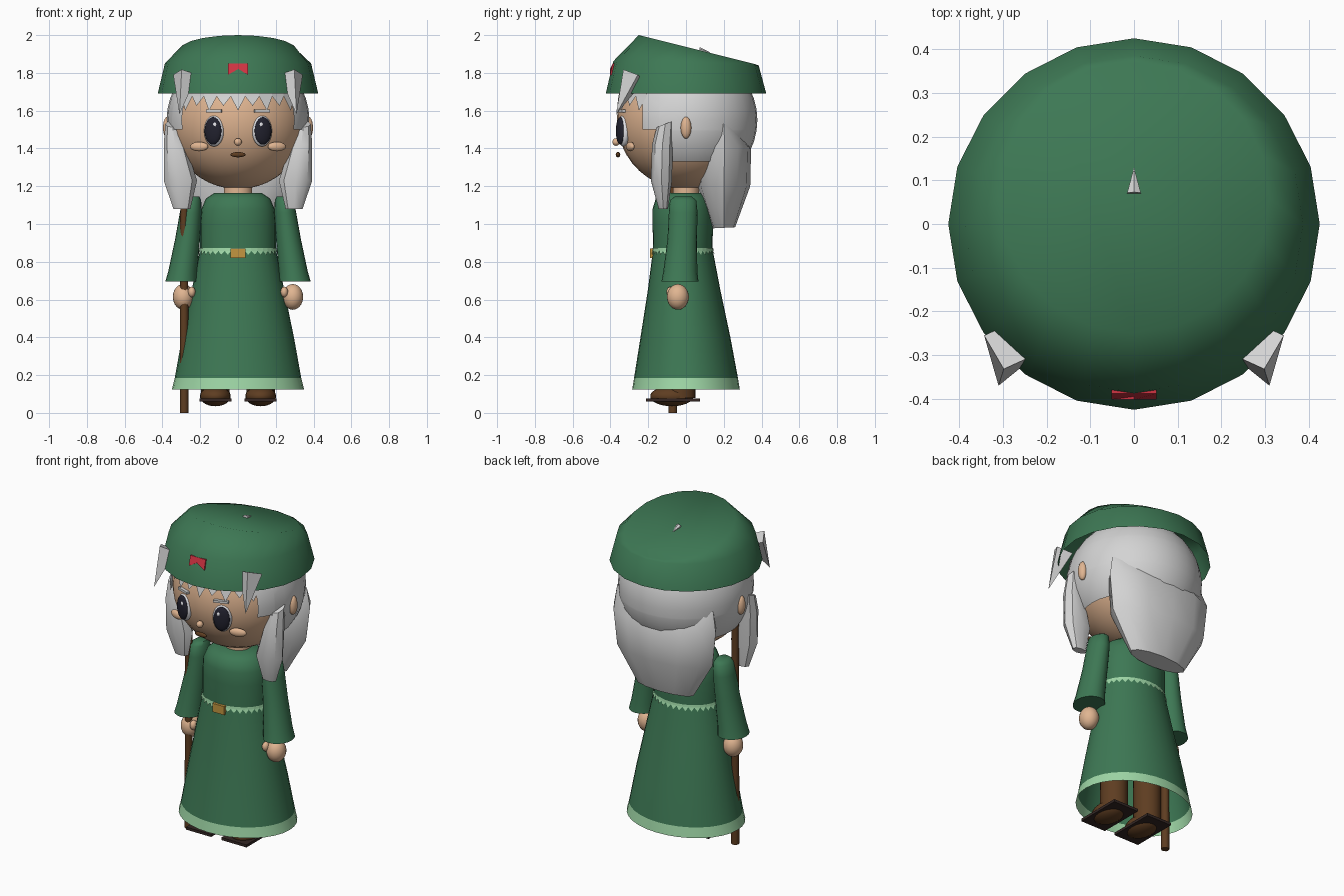
import bpy, bmesh, math
from mathutils import Vector, Matrix

if "Cube" in bpy.data.objects:
    bpy.data.objects.remove(bpy.data.objects["Cube"])


def mat(name, r, g, b):
    m = bpy.data.materials.new(name)
    lin = [c / 12.92 if c < 0.04 else ((c + 0.055) / 1.055) ** 2.4 for c in (r, g, b)]
    m.diffuse_color = (*lin, 1)
    m.use_nodes = True
    m.node_tree.nodes["Principled BSDF"].inputs["Base Color"].default_value = m.diffuse_color
    return m


GREEN = mat("cloth green", .24, .47, .33)
MINT = mat("pale green", .62, .84, .65)
SKIN = mat("skin", .88, .71, .57)
HAIR = mat("silver hair", .83, .83, .83)
WHITE = mat("white", .92, .92, .94)
BLACK = mat("eye black", .13, .13, .18)
SOLE = mat("sole dark", .20, .15, .14)
BROWN = mat("brown", .37, .24, .13)
GOLD = mat("gold", .77, .59, .25)
RED = mat("red", .82, .20, .26)


def finish(bm, name, material, angle=50, recalc=True):
    if recalc:
        bmesh.ops.recalc_face_normals(bm, faces=bm.faces)
    me = bpy.data.meshes.new(name)
    bm.to_mesh(me)
    bm.free()
    ob = bpy.data.objects.new(name, me)
    bpy.context.collection.objects.link(ob)
    me.materials.append(material)
    if angle:
        bpy.ops.object.select_all(action='DESELECT')
        ob.select_set(True)
        bpy.context.view_layer.objects.active = ob
        bpy.ops.object.shade_smooth_by_angle(angle=math.radians(angle))
    return ob


def loft(name, material, rings, n=20, caps=(True, True), angle=50):
    """Stack of ellipses (x, y, z, rx, ry[, slope of z along y])."""
    bm = bmesh.new()
    loops = []
    for x, y, z, rx, ry, *slope in rings:
        k = slope[0] if slope else 0
        ring = []
        for i in range(n):
            a = 2 * math.pi * i / n
            dy = ry * math.sin(a)
            ring.append(bm.verts.new((x + rx * math.cos(a), y + dy, z + k * dy)))
        loops.append(ring)
    for p, q in zip(loops, loops[1:]):
        for i in range(n):
            j = (i + 1) % n
            bm.faces.new((p[i], p[j], q[j], q[i]))
    if caps[0]:
        bm.faces.new(loops[0][::-1])
    if caps[1]:
        bm.faces.new(loops[-1])
    return finish(bm, name, material, angle)


def ball(name, material, loc, scale, turn=0, seg=20):
    bm = bmesh.new()
    bmesh.ops.create_uvsphere(bm, u_segments=seg, v_segments=seg * 2 // 3, radius=1)
    bm.transform(Matrix.Translation(loc) @ Matrix.Rotation(turn, 4, 'Z') @ Matrix.Diagonal((*scale, 1)))
    return finish(bm, name, material, 180)


def box(name, material, loc, size, turn=0):
    bm = bmesh.new()
    bmesh.ops.create_cube(bm, size=1)
    bm.transform(Matrix.Translation(loc) @ Matrix.Rotation(turn, 4, 'Z') @ Matrix.Diagonal((*size, 1)))
    return finish(bm, name, material, 0)


def spike(name, material, base, tip, radius, n=4):
    bm = bmesh.new()
    d = Vector(tip) - Vector(base)
    bmesh.ops.create_cone(bm, cap_ends=True, segments=n, radius1=radius, radius2=0, depth=d.length)
    bm.transform(Matrix.Translation((Vector(base) + Vector(tip)) / 2) @ d.to_track_quat('Z', 'Y').to_matrix().to_4x4())
    return finish(bm, name, material, 0)


def teeth(name, material, start, end, n, cy, top, mid, tips):
    """Zigzag strip round the z axis; top, mid and tips are (rx, ry, z)."""
    bm = bmesh.new()

    def pt(a, e):
        return bm.verts.new((e[0] * math.sin(a), cy - e[1] * math.cos(a), e[2]))
    for i in range(n):
        a, b = (start + (end - start) * (i + k) / n for k in (0, 1))
        m1, m2 = pt(a, mid), pt(b, mid)
        bm.faces.new((pt(a, top), m1, m2, pt(b, top)))
        bm.faces.new((m1, pt((a + b) / 2, tips[i % len(tips)]), m2))
    return finish(bm, name, material, 0, False)


# Head, neck and face
ball("head", SKIN, (0, 0, 1.55), (.365, .365, .365), 0, 32)
loft("neck", SKIN, [(0, 0, 1.1, .075, .07), (0, 0, 1.25, .075, .07)])
ball("nose", SKIN, (0, -.37, 1.434), (.02, .02, .02))
ball("mouth", BROWN, (0, -.36, 1.367), (.04, .012, .014))

# Hair cap: a shell with the face opening cut away
bm = bmesh.new()
bmesh.ops.create_uvsphere(bm, u_segments=32, v_segments=20, radius=1)
bm.transform(Matrix.Translation((0, 0, 1.55)) @ Matrix.Diagonal((.378, .378, .37, 1)))
for co, no in (((0, -.23, 0), (0, 1, 0)), ((0, -.14, 0), (0, 1, 0)),
               ((0, 0, 1.5), (0, 0, 1)), ((0, 0, 1.33), (0, 0, 1)), ((0, 0, 1.68), (0, 0, 1))):
    bmesh.ops.bisect_plane(bm, geom=bm.verts[:] + bm.edges[:] + bm.faces[:], plane_co=co, plane_no=no)


def bald(c):
    return c.z < 1.33 or (c.z < 1.5 and c.y < -.14) or (c.z < 1.68 and c.y < -.23)


bmesh.ops.delete(bm, geom=[f for f in bm.faces if bald(f.calc_center_median())], context='FACES')
finish(bm, "hair_cap", HAIR, 180, False)
teeth("fringe", HAIR, -.95, .95, 9, 0, (.35, .35, 1.72), (.36, .36, 1.675),
      [(.375, .375, 1.60), (.372, .372, 1.625)])

# Long hair at the back
loft("back_hair", HAIR, [(0, .2, 1.53, .325, .06), (0, .205, 1.41, .345, .14), (0, .2, 1.2, .32, .14),
                         (0, .2, .98, .19, .06, .05)], n=12, angle=40)
spike("crown_tip", HAIR, (0, .07, 1.918), (0, .13, 1.908), .018, 6)

# Hat with sloping top
loft("hat", GREEN, [(0, 0, 1.69, .425, .425), (0, 0, 1.85, .387, .385, -.03),
                    (0, .06, 1.9225, .31, .31, -.25)], caps=(False, True), angle=75)

# Red ribbon with a notched lower edge
bm = bmesh.new()
ribbon = [(-.052, -.388, 1.85), (-.052, -.402, 1.79), (0, -.402, 1.822), (.052, -.402, 1.79), (.052, -.388, 1.85)]
f = bm.faces.new([bm.verts.new(p) for p in ribbon])
ext = bmesh.ops.extrude_face_region(bm, geom=[f])
for v in ext['geom']:
    if isinstance(v, bmesh.types.BMVert):
        v.co.y += .009
finish(bm, "ribbon", RED, 0)

# Torso and flared skirt with pale hem
loft("torso", GREEN, [(0, -.017, .86, .2, .157), (0, -.017, 1.0, .2, .16), (0, -.02, 1.08, .193, .157),
                      (0, -.02, 1.135, .17, .14), (0, -.015, 1.165, .125, .1)], n=28, angle=80)
skirt = loft("skirt", GREEN, [(0, 0, .125, .35, .285), (0, 0, .185, .335, .275), (0, -.003, .4, .296, .238),
                              (0, -.01, .65, .245, .192), (0, -.017, .87, .2, .157)],
             n=32, caps=(False, False), angle=80)
skirt.data.materials.append(MINT)
for p in skirt.data.polygons:
    p.material_index = int(p.center.z < .185)

# Scalloped belt and buckle
teeth("belt_trim", MINT, 0, 2 * math.pi, 36, -.017, (.204, .161, .872), (.206, .163, .858), [(.212, .169, .836)])
box("buckle", GOLD, (0, -.181, .845), (.08, .02, .052))

# Walking staff
loft("staff", BROWN, [(-.285, -.07, 0, .023, .023), (-.285, -.07, 1.4, .02, .02)], n=10)

for s, side in ((-1, "left"), (1, "right")):
    # Eyes, brows, cheeks and ears
    turn = s * .35
    out = Vector((math.sin(turn), -math.cos(turn), 0))
    eye = Vector((s * .127, -.332, 1.493))
    ball(side + "_eye_white", WHITE, eye, (.055, .03, .083), turn)
    ball(side + "_pupil", BLACK, eye + out * .016, (.047, .02, .073), turn)
    ball(side + "_eye_glint", WHITE, eye + out * .033 + Vector((-s * .015, 0, .032)), (.012, .007, .014), turn, 10)
    box(side + "_eyebrow", HAIR, (s * .127, -.345, 1.598), (.085, .02, .014), turn)
    ball(side + "_cheek", SKIN, (s * .206, -.295, 1.41), (.05, .018, .025), s * .3)
    ball(side + "_ear", SKIN, (s * .373, 0, 1.51), (.024, .028, .058))
    # Side lock and tuft on the hat
    loft(side + "_side_lock", HAIR, [(s * .345, -.11, 1.53, .04, .045, .4), (s * .335, -.125, 1.42, .058, .055),
                                     (s * .305, -.13, 1.23, .088, .056), (s * .297, -.12, 1.08, .045, .025)],
         n=8, angle=40)
    spike(side + "_tuft", HAIR, (s * .28, -.275, 1.79), (s * .31, -.37, 1.58), .066)
    # Sleeve, hand and thumb
    loft(side + "_sleeve", GREEN, [(s * .3, -.032, .695, .085, .098), (s * .292, -.03, .75, .077, .09),
                                   (s * .267, -.02, .92, .066, .078), (s * .25, -.015, 1.06, .058, .076),
                                   (s * .245, -.015, 1.125, .05, .07), (s * .235, -.015, 1.145, .03, .045)],
         angle=60)
    ball(side + "_hand", SKIN, (s * .29, -.043, .614), (.055, .058, .068))
    ball(side + "_thumb", SKIN, (s * .245, -.08, .64), (.02, .024, .028))
    # Leg, foot and sandal
    loft(side + "_leg", BROWN, [(s * .12, -.03, .08, .075, .08), (s * .12, -.03, .45, .078, .08)], n=16)
    ball(side + "_foot", BROWN, (s * .12, -.075, .088), (.082, .115, .053))
    box(side + "_sandal", SOLE, (s * .12, -.068, .068), (.17, .285, .016))
